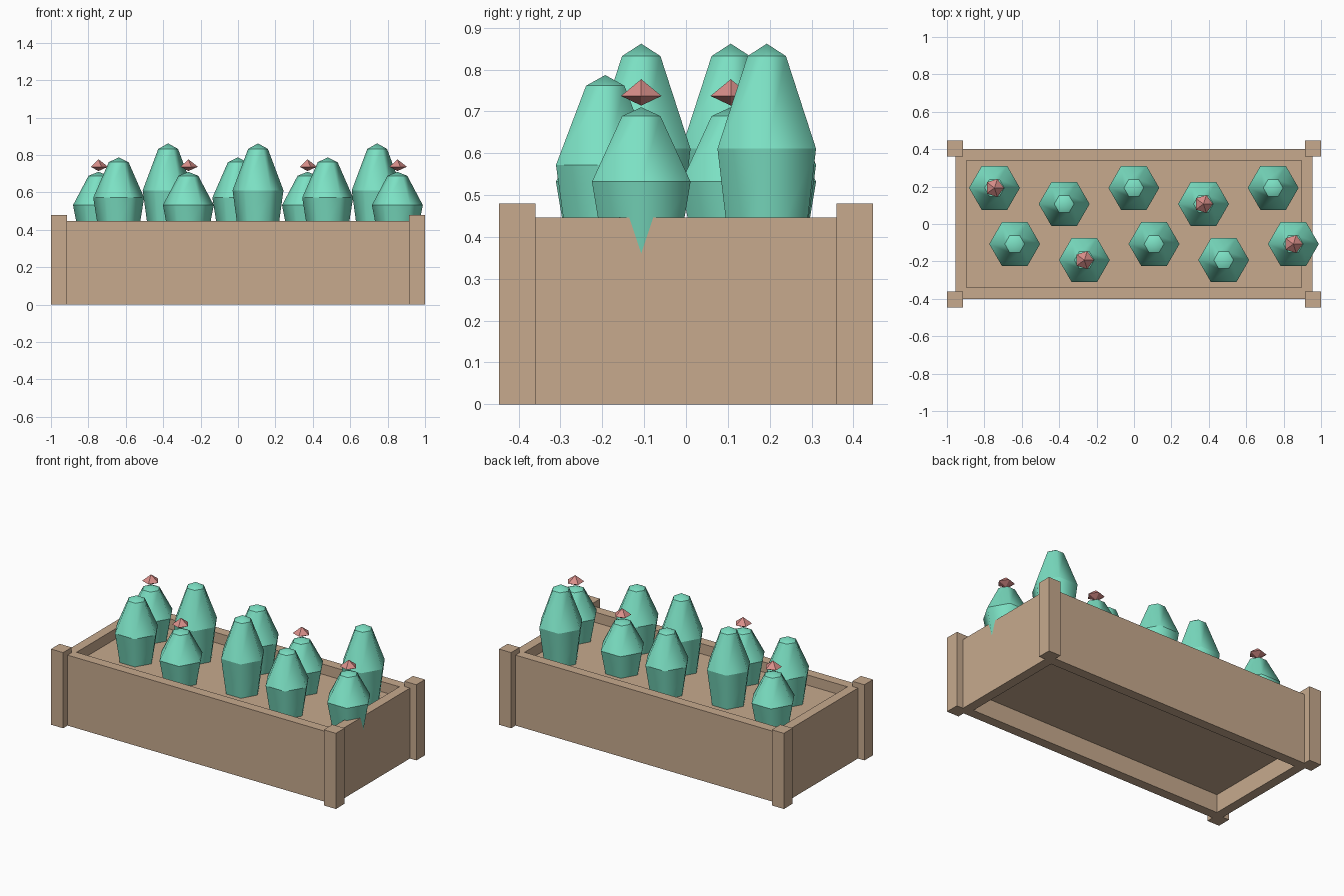
import bpy, bmesh, math

if "Cube" in bpy.data.objects:
    bpy.data.objects.remove(bpy.data.objects["Cube"])


def material(name, rgb):
    m = bpy.data.materials.new(name)
    m.diffuse_color = (*rgb, 1)
    m.use_nodes = True
    m.node_tree.nodes["Principled BSDF"].inputs["Base Color"].default_value = m.diffuse_color
    return m


TAN = material("tan wood", (0.57, 0.40, 0.27))
GREEN = material("cactus green", (0.20, 0.75, 0.55))
PINK = material("flower pink", (0.69, 0.27, 0.25))


def finish(name, bm, mat):
    bmesh.ops.recalc_face_normals(bm, faces=bm.faces)
    me = bpy.data.meshes.new(name)
    bm.to_mesh(me)
    bm.free()
    me.materials.append(mat)
    ob = bpy.data.objects.new(name, me)
    bpy.context.collection.objects.link(ob)
    return ob


def box(name, x0, x1, y0, y1, z0, z1, mat):
    bm = bmesh.new()
    bmesh.ops.create_cube(bm, size=1)
    for v in bm.verts:
        v.co = ((x0 + x1) / 2 + v.co.x * (x1 - x0),
                (y0 + y1) / 2 + v.co.y * (y1 - y0),
                (z0 + z1) / 2 + v.co.z * (z1 - z0))
    return finish(name, bm, mat)


def lathe(name, x, y, profile, sides, mat, smooth):
    """Turn (radius, z) points around a vertical axis; radius 0 makes a tip."""
    bm = bmesh.new()
    rings = []
    for r, z in profile:
        n = sides if r > 0 else 1
        rings.append([bm.verts.new((x + r * math.cos(math.tau * i / sides),
                                    y + r * math.sin(math.tau * i / sides), z))
                      for i in range(n)])
    for a, b in zip(rings, rings[1:]):
        for i in range(sides):
            j = (i + 1) % sides
            quad = [a[i % len(a)], a[j % len(a)], b[j % len(b)], b[i % len(b)]]
            bm.faces.new(list(dict.fromkeys(quad)))
    if len(rings[0]) > 1:
        bm.faces.new(rings[0][::-1])
    # smooth around the axis, sharp along each ring
    for f in bm.faces:
        f.smooth = smooth
    for e in bm.edges:
        e.smooth = abs(e.verts[0].co.z - e.verts[1].co.z) > 1e-5
    return finish(name, bm, mat)


# planter walls, soil and corner posts
for s, side in ((-1, "front"), (1, "back")):
    y0, y1 = sorted((s * 0.34, s * 0.402))
    box(side + "_wall", -0.955, 0.955, y0, y1, 0, 0.447, TAN)
for s, side in ((-1, "left"), (1, "right")):
    x0, x1 = sorted((s * 0.895, s * 0.955))
    box(side + "_wall", x0, x1, -0.34, 0.34, 0, 0.447, TAN)
    for t, end in ((-1, "front"), (1, "back")):
        px = sorted((s * 0.915, s * 1.0))
        py = sorted((t * 0.36, t * 0.447))
        box(f"{end}_{side}_post", *px, *py, 0, 0.48, TAN)
box("soil", -0.895, 0.895, -0.34, 0.34, 0.115, 0.382, TAN)

# cacti in two staggered rows: (y, top height); short ones carry a flower
SHORT, MID, TALL = 0.71, 0.787, 0.862
rows = ((-0.746, ((0.193, SHORT), (0.107, TALL), (0.193, MID), (0.107, SHORT), (0.193, TALL))),
        (-0.638, ((-0.107, MID), (-0.193, SHORT), (-0.107, TALL), (-0.193, MID), (-0.107, SHORT))))
BASE = 0.34
for x0, row in rows:
    for i, (y, top) in enumerate(row):
        x, h = x0 + 0.3725 * i, top - BASE
        lathe("cactus", x, y, [(0.099, BASE), (0.136, BASE + 0.519 * h),
                               (0.053, BASE + 0.943 * h), (0, top)], 6, GREEN, True)
        if top == SHORT:
            lathe("flower", x, y, [(0, 0.714), (0.051, 0.737), (0, 0.777)], 5, PINK, False)
